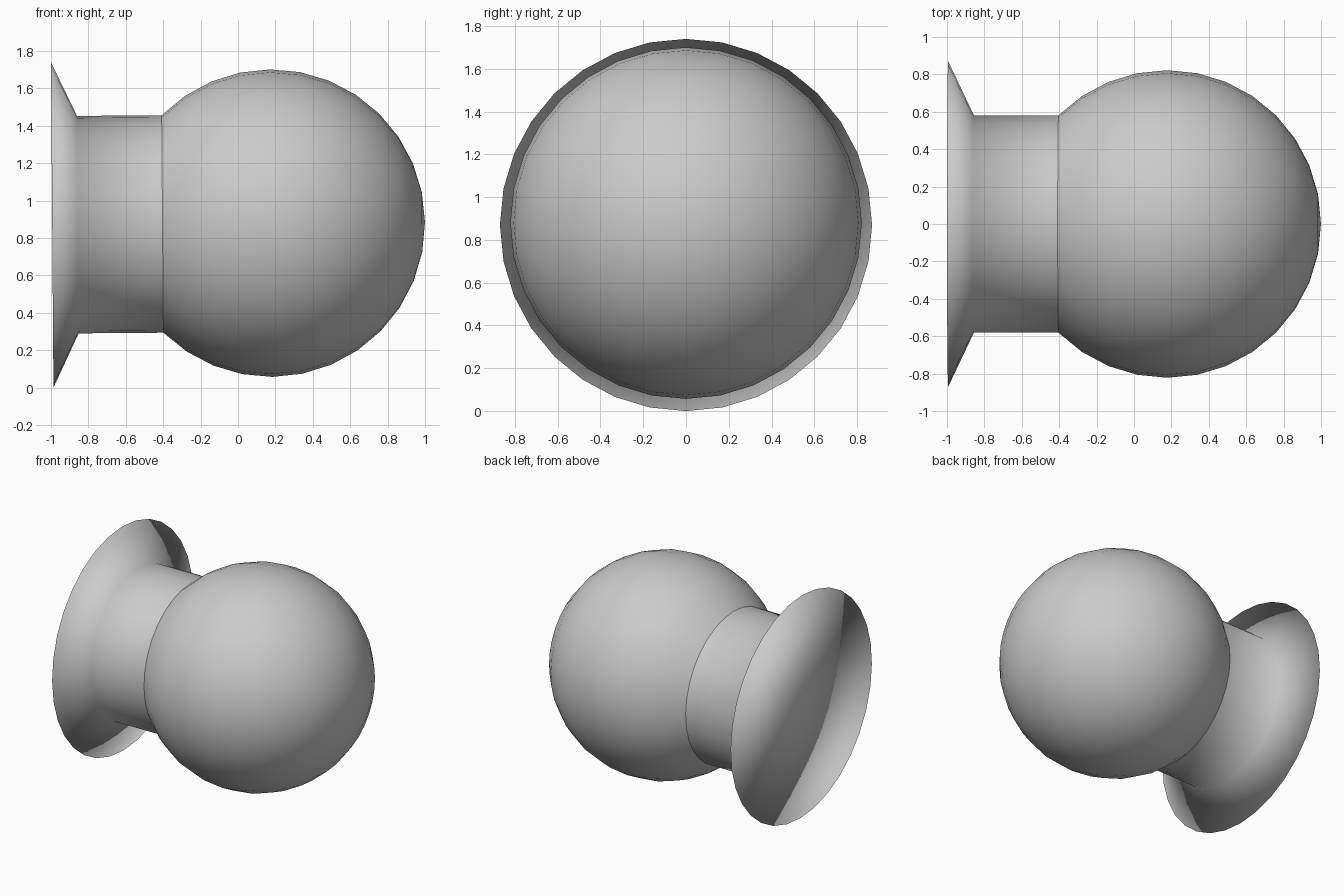
import bpy, bmesh
from math import sin, cos, pi, tau
from mathutils import Matrix

if "Cube" in bpy.data.objects:
    bpy.data.objects.remove(bpy.data.objects["Cube"])

SEG = 32
BALL_R, BALL_C = 0.822, 1.171      # ball radius and centre along the axis
NECK_R = BALL_R * cos(pi / 4)
NECK_END = BALL_C - BALL_R * sin(pi / 4)

# very slight upward tilt of the whole knob
PLACE = Matrix.Translation((-0.9933, 0, 0.87)) @ Matrix.Rotation(-0.0077, 4, 'Y')


def lathe(name, profile):
    """Revolve (along, radius) points around the x axis; radius 0 gives a pole."""
    bm = bmesh.new()
    rings = []
    for x, r in profile:
        if r < 1e-5:
            rings.append([bm.verts.new((x, 0, 0))] * SEG)
        else:
            rings.append([bm.verts.new((x, r * sin(tau * i / SEG), r * cos(tau * i / SEG)))
                          for i in range(SEG)])
    for a, b in zip(rings, rings[1:]):
        for i in range(SEG):
            j = (i + 1) % SEG
            bm.faces.new(list(dict.fromkeys((a[i], a[j], b[j], b[i]))))
    bm.normal_update()
    # point faces away from the axis / outwards
    bmesh.ops.recalc_face_normals(bm, faces=bm.faces)
    bm.transform(PLACE)
    for f in bm.faces:
        f.smooth = True
    mesh = bpy.data.meshes.new(name)
    bm.to_mesh(mesh)
    bm.free()
    obj = bpy.data.objects.new(name, mesh)
    bpy.context.collection.objects.link(obj)
    return obj


# flared mounting foot with flat back, running into the neck
lathe("foot_and_neck", [(0, 0), (0, 0.87), (0.137, NECK_R), (NECK_END, NECK_R)])

# round grip, cut off where it meets the neck
angles = [-pi / 4 + k * pi / 16 for k in range(13)]
lathe("ball_grip", [(BALL_C + BALL_R * sin(a), BALL_R * cos(a)) for a in angles])
